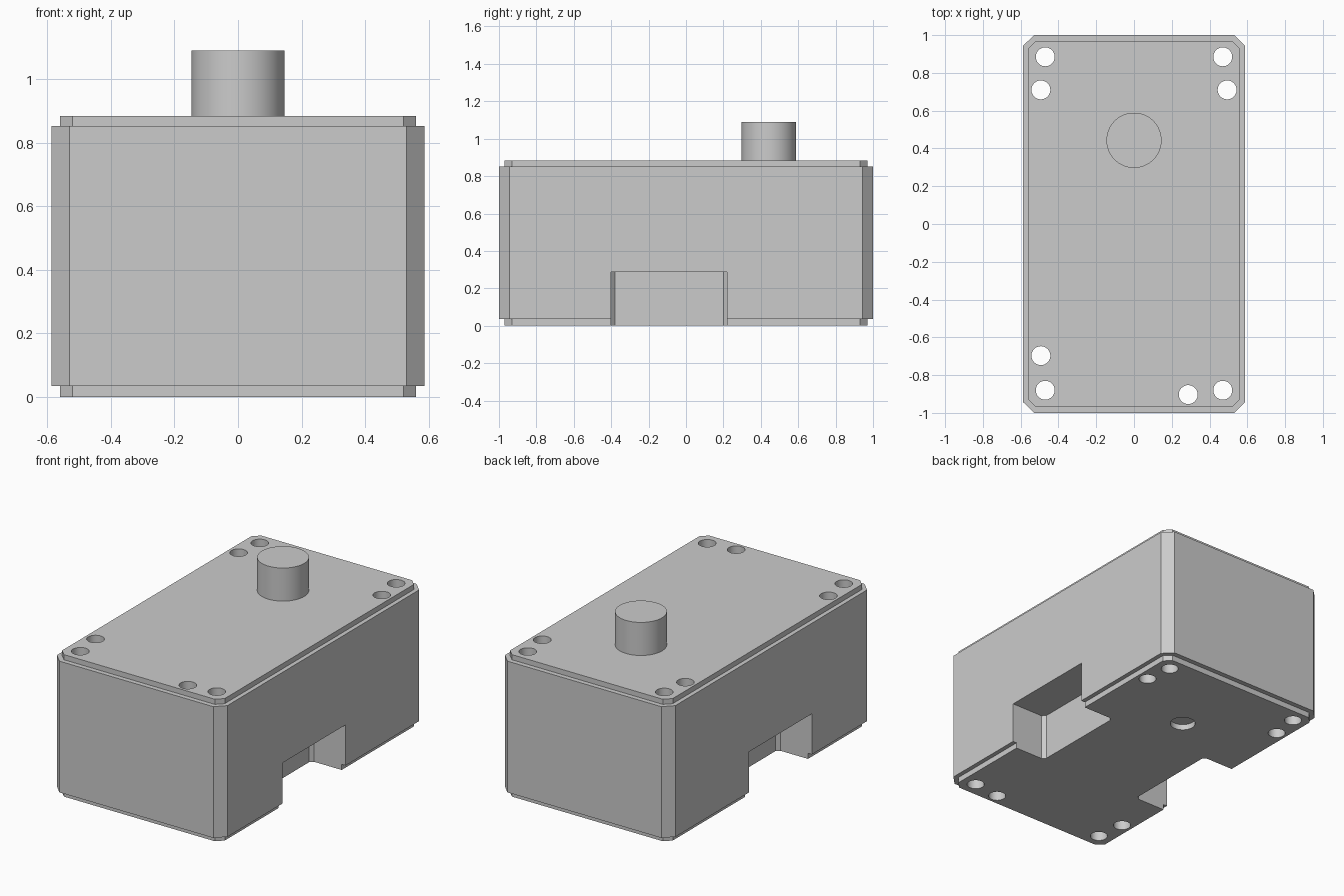
import bpy, bmesh

if "Cube" in bpy.data.objects:
    bpy.data.objects.remove(bpy.data.objects["Cube"])

grey = bpy.data.materials.new("plain grey")
grey.diffuse_color = (0.6, 0.6, 0.6, 1)
grey.use_nodes = True
grey.node_tree.nodes["Principled BSDF"].inputs["Base Color"].default_value = grey.diffuse_color


def prism(name, outline, z0, z1):
    """Closed solid from a plan outline, between two heights."""
    bm = bmesh.new()
    base = bm.faces.new([bm.verts.new((x, y, z0)) for x, y in outline])
    top = bmesh.ops.extrude_face_region(bm, geom=[base])["geom"]
    bmesh.ops.translate(bm, vec=(0, 0, z1 - z0),
                        verts=[v for v in top if isinstance(v, bmesh.types.BMVert)])
    bmesh.ops.recalc_face_normals(bm, faces=bm.faces)
    mesh = bpy.data.meshes.new(name)
    bm.to_mesh(mesh)
    bm.free()
    mesh.materials.append(grey)
    ob = bpy.data.objects.new(name, mesh)
    bpy.context.collection.objects.link(ob)
    return ob


def cylinder(name, x, y, r, z0, z1, sides=48):
    bpy.ops.mesh.primitive_cylinder_add(vertices=sides, radius=r, depth=z1 - z0,
                                        location=(x, y, (z0 + z1) / 2))
    ob = bpy.context.object
    ob.name = name
    ob.data.materials.append(grey)
    return ob


def chamfered(hx, hy, c):
    return [(hx, hy - c), (hx - c, hy), (c - hx, hy), (-hx, hy - c),
            (-hx, c - hy), (c - hx, -hy), (hx - c, -hy), (hx, c - hy)]


def boolean(target, other, operation):
    mod = target.modifiers.new(operation.lower(), "BOOLEAN")
    mod.operation = operation
    mod.solver = "EXACT"
    mod.object = other
    bpy.context.view_layer.objects.active = target
    bpy.ops.object.modifier_apply(modifier=mod.name)
    bpy.data.objects.remove(other)


# Housing: wide chamfered block with a slightly smaller core showing at both ends
housing = prism("housing", chamfered(0.587, 1.0, 0.057), 0.035, 0.852)
core = prism("end_plates", chamfered(0.56, 0.97, 0.04), 0.0, 0.884)
boolean(housing, core, "UNION")

# Side notches with chamfered inner corners
for s in (-1, 1):
    plan = [(0.7, -0.4), (0.7, 0.22), (0.37, 0.22), (0.35, 0.2), (0.35, -0.38), (0.37, -0.4)]
    boolean(housing, prism("notch_cutter", [(s * x, y) for x, y in plan], -0.1, 0.288),
            "DIFFERENCE")

# Through holes near the corners
holes = [(s * x, y) for s in (-1, 1) for x, y in ((0.47, 0.885), (0.493, 0.71), (0.47, -0.88))]
holes += [(-0.493, -0.697), (0.287, -0.903)]
for x, y in holes:
    boolean(housing, cylinder("hole_cutter", x, y, 0.05, -0.1, 1.0), "DIFFERENCE")

# Shallow socket underneath, below the button
boolean(housing, cylinder("socket_cutter", 0, 0.443, 0.073, -0.1, 0.035), "DIFFERENCE")

# Round button on top
button = cylinder("button", 0, 0.443, 0.146, 0.884, 1.09, 64)

for ob in (housing, button):
    bpy.ops.object.select_all(action="DESELECT")
    ob.select_set(True)
    bpy.context.view_layer.objects.active = ob
    bpy.ops.object.shade_smooth_by_angle(angle=0.5)
